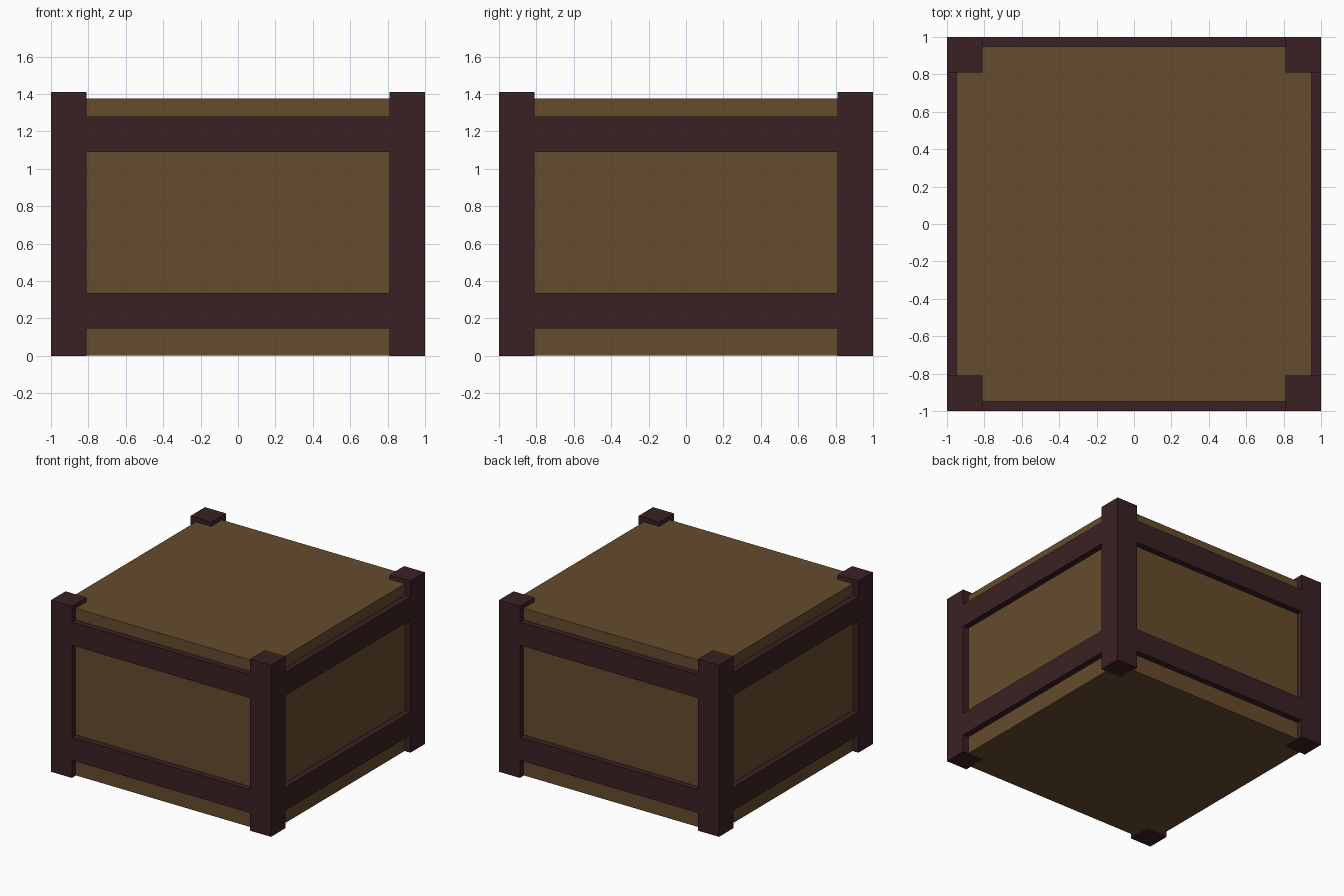
import bpy
from math import pi
from mathutils import Matrix

cube = bpy.data.objects.get("Cube")
if cube:
    bpy.data.objects.remove(cube, do_unlink=True)


def make_material(name, color):
    mat = bpy.data.materials.new(name)
    mat.use_nodes = True
    mat.diffuse_color = color
    bsdf = mat.node_tree.nodes["Principled BSDF"]
    bsdf.inputs["Base Color"].default_value = color
    bsdf.inputs["Roughness"].default_value = 0.8
    return mat


panel_wood = make_material("brown panel wood", (0.130, 0.071, 0.026, 1))
frame_wood = make_material("dark frame wood", (0.042, 0.015, 0.017, 1))


def box(name, low, high, mat, turn=0):
    """Box between two corners, turned about the vertical centre axis."""
    bpy.ops.mesh.primitive_cube_add(size=1)
    obj = bpy.context.object
    obj.name = name
    center = [(a + b) / 2 for a, b in zip(low, high)]
    size = [b - a for a, b in zip(low, high)]
    obj.data.transform(Matrix.Rotation(turn, 4, "Z")
                       @ Matrix.Translation(center)
                       @ Matrix.Diagonal((*size, 1)))
    obj.data.materials.append(mat)
    return obj


HALF = 1.0        # outer half width of the frame
BODY = 0.95       # half width of the crate body
POST = 0.81       # inner edge of the corner posts
RAIL_HEIGHT = 0.19

# Crate body, a hair above the feet of the posts
box("crate_body", (-BODY, -BODY, 0.002), (BODY, BODY, 1.375), panel_wood)

# Each side has one corner post and two rails
sides = ("front", "left", "back", "right")
corners = ("front_left", "back_left", "back_right", "front_right")
for i, (side, corner) in enumerate(zip(sides, corners)):
    turn = i * pi / 2
    box(corner + "_post", (POST, -HALF, 0), (HALF, -POST, 1.41), frame_wood, turn)
    for level, z in (("lower", 0.145), ("upper", 1.09)):
        box(f"{side}_{level}_rail", (-POST, -HALF, z),
            (POST, -BODY, z + RAIL_HEIGHT), frame_wood, turn)
